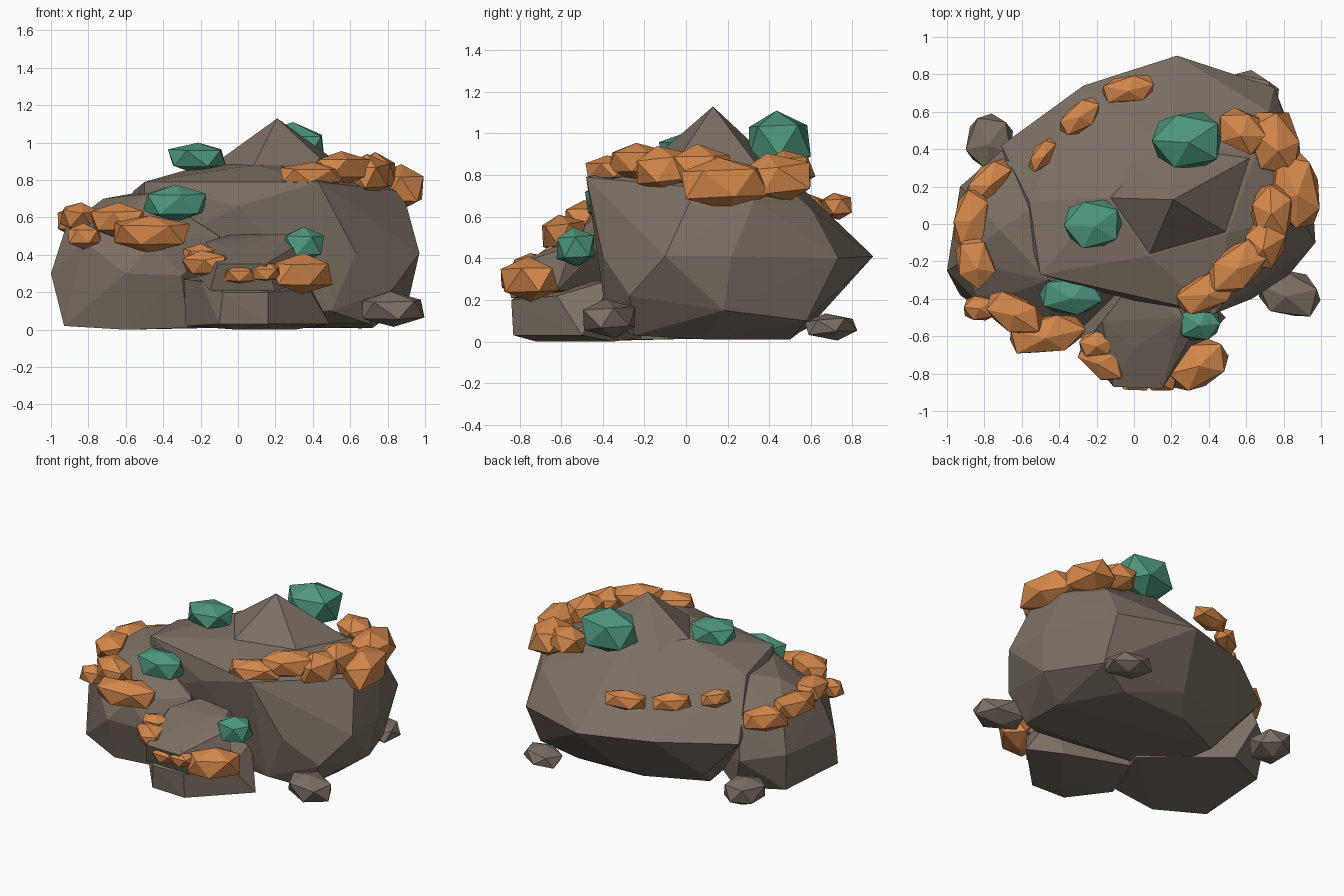
import bpy, bmesh, math, random
from mathutils import Matrix

random.seed(11)


def material(name, rgb):
    m = bpy.data.materials.new(name)
    m.diffuse_color = (*rgb, 1)
    return m


STONE = material("grey_brown_stone", (0.20, 0.16, 0.125))
ORANGE = material("orange_growth", (0.66, 0.245, 0.07))
TEAL = material("teal_crystal", (0.075, 0.31, 0.21))


def finish(bm, name, mat):
    bmesh.ops.recalc_face_normals(bm, faces=bm.faces)
    me = bpy.data.meshes.new(name)
    bm.to_mesh(me)
    bm.free()
    me.materials.append(mat)
    ob = bpy.data.objects.new(name, me)
    bpy.context.collection.objects.link(ob)
    return ob


def boulder(name, points):
    """Faceted rock: convex hull of a few corner points."""
    bm = bmesh.new()
    for p in points:
        bm.verts.new(p)
    bmesh.ops.convex_hull(bm, input=bm.verts)
    bmesh.ops.delete(bm, geom=[v for v in bm.verts if not v.link_faces], context='VERTS')
    finish(bm, name, STONE)


def nugget(name, mat, x, y, z, hx, hy, hz, turn=0, tilt=0.3):
    """Irregular 20-sided lump, fitted to the half sizes hx, hy, hz."""
    bm = bmesh.new()
    bmesh.ops.create_icosphere(bm, subdivisions=1, radius=1)
    bmesh.ops.rotate(bm, verts=bm.verts,
                     matrix=Matrix.Rotation(random.uniform(0, tilt), 3, 'X')
                     @ Matrix.Rotation(random.uniform(0, 1.2), 3, 'Z'))
    for v in bm.verts:
        v.co *= random.uniform(0.93, 1.07)
    for i, h in enumerate((hx, hy, hz)):
        lo = min(v.co[i] for v in bm.verts)
        hi = max(v.co[i] for v in bm.verts)
        for v in bm.verts:
            c = (v.co[i] - lo) / (hi - lo) * 2 - 1
            v.co[i] = math.copysign(abs(c) ** 0.85, c) * h
    bmesh.ops.transform(bm, verts=bm.verts,
                        matrix=Matrix.Translation((x, y, z))
                        @ Matrix.Rotation(math.radians(turn), 4, 'Z'))
    finish(bm, name, mat)


# Main boulder: shoulders, widest ring, undercut ring, base
boulder("main_boulder", [
    (-0.50, -0.27, 0.79), (-0.56, 0.12, 0.74), (0.08, -0.17, 0.88), (0.43, -0.48, 0.79),
    (-0.15, 0.14, 0.89), (0.50, -0.05, 0.87), (0.65, 0.37, 0.83), (0.20, 0.42, 0.87),
    (0.88, 0.05, 0.74), (0.88, 0.33, 0.68), (0.72, 0.60, 0.64), (0.00, -0.41, 0.66),
    (0.97, -0.10, 0.41), (0.63, -0.40, 0.41), (0.95, 0.22, 0.41), (0.75, 0.73, 0.40),
    (0.23, 0.90, 0.41), (-0.27, 0.74, 0.42), (-0.71, 0.42, 0.40), (-0.50, -0.25, 0.40),
    (0.83, -0.27, 0.22), (0.50, -0.38, 0.10), (0.91, 0.18, 0.15), (0.74, 0.58, 0.10),
    (0.10, 0.62, 0.10), (-0.45, 0.45, 0.12), (0.70, -0.25, 0.03), (0.72, 0.10, 0.01),
    (0.50, 0.50, 0.01), (0.00, 0.48, 0.01), (-0.40, 0.30, 0.01), (-0.35, -0.15, 0.03)])

# Pointed summit rising from the main boulder
boulder("summit", [
    (0.21, 0.13, 1.13), (-0.15, 0.14, 0.87), (0.08, -0.17, 0.87), (0.50, -0.05, 0.86),
    (0.65, 0.37, 0.81), (0.21, 0.60, 0.69), (-0.15, 0.45, 0.66), (0.2, 0.13, 0.6)])

# Left boulder
boulder("left_boulder", [
    (-1.00, -0.25, 0.30), (-0.93, 0.20, 0.30), (-0.93, -0.38, 0.02), (-0.60, -0.61, 0.30),
    (-0.30, -0.58, 0.29), (-0.27, -0.50, 0.01), (-0.60, -0.53, 0.00), (-0.90, 0.16, 0.03),
    (-0.70, 0.40, 0.27), (-0.60, 0.30, 0.02), (-0.92, -0.20, 0.55), (-0.87, 0.15, 0.52),
    (-0.72, -0.03, 0.70), (-0.50, 0.12, 0.74), (-0.46, -0.30, 0.73), (-0.10, -0.38, 0.50),
    (-0.82, -0.43, 0.47), (-0.45, -0.58, 0.47), (-0.66, 0.34, 0.50), (-0.10, -0.10, 0.01)])

# Low front boulder with an overhanging ledge on top
boulder("front_boulder", [
    (-0.28, -0.55, 0.02), (-0.10, -0.82, 0.03), (0.16, -0.83, 0.03), (0.49, -0.50, 0.03),
    (0.0, -0.72, 0.0), (0.3, -0.35, 0.0), (-0.29, -0.60, 0.27), (-0.20, -0.74, 0.26),
    (-0.08, -0.84, 0.20), (0.16, -0.84, 0.20), (0.38, -0.62, 0.22), (-0.2, -0.2, 0.02),
    (-0.2, -0.3, 0.3), (0.35, -0.35, 0.3)])
boulder("front_ledge", [
    (-0.15, -0.82, 0.21), (0.20, -0.84, 0.21), (-0.11, -0.87, 0.35), (0.15, -0.88, 0.35),
    (0.37, -0.62, 0.25), (0.33, -0.55, 0.46), (0.26, -0.50, 0.51), (0.00, -0.66, 0.44),
    (-0.17, -0.52, 0.47), (-0.25, -0.62, 0.32), (-0.03, -0.34, 0.51), (0.20, -0.36, 0.51),
    (0.0, -0.3, 0.2)])

# Loose pebbles round the base
for i, a in enumerate([
        (0.83, -0.37, 0.11, 0.17, 0.125, 0.095, -20),
        (0.63, 0.70, 0.07, 0.15, 0.11, 0.065, -25),
        (-0.77, 0.44, 0.10, 0.12, 0.15, 0.09, -10)]):
    nugget(f"pebble_{i + 1}", STONE, *a)

# Orange growth: right rim, back row, left rim, front ledge
for i, a in enumerate([
        (0.40, -0.36, 0.825, 0.18, 0.095, 0.07, 25), (0.55, -0.23, 0.86, 0.17, 0.11, 0.095, 38),
        (0.70, -0.10, 0.83, 0.11, 0.15, 0.11, -20), (0.74, 0.07, 0.83, 0.11, 0.14, 0.12, -5),
        (0.86, 0.19, 0.76, 0.13, 0.21, 0.125, 10), (0.75, 0.43, 0.79, 0.13, 0.19, 0.115, 20),
        (0.58, 0.50, 0.83, 0.14, 0.10, 0.09, -25),
        (-0.03, 0.72, 0.65, 0.14, 0.07, 0.065, 10), (-0.29, 0.57, 0.65, 0.125, 0.07, 0.065, 40),
        (-0.49, 0.37, 0.65, 0.10, 0.055, 0.06, 55),
        (-0.78, 0.22, 0.53, 0.15, 0.085, 0.085, 50), (-0.87, 0.03, 0.58, 0.09, 0.16, 0.085, -10),
        (-0.85, -0.20, 0.60, 0.10, 0.15, 0.08, 15), (-0.82, -0.45, 0.50, 0.09, 0.065, 0.07, 0),
        (-0.64, -0.48, 0.58, 0.16, 0.10, 0.10, -25), (-0.46, -0.59, 0.51, 0.205, 0.10, 0.10, 10),
        (-0.20, -0.64, 0.40, 0.09, 0.065, 0.06, 10), (-0.17, -0.73, 0.35, 0.14, 0.085, 0.075, -40),
        (0.01, -0.83, 0.295, 0.09, 0.06, 0.055, 0), (0.14, -0.83, 0.31, 0.09, 0.06, 0.055, 0),
        (0.34, -0.76, 0.30, 0.17, 0.11, 0.11, 35)]):
    nugget(f"orange_growth_{i + 1}", ORANGE, *a)

# Teal crystals
for i, a in enumerate([
        (-0.22, 0.00, 0.915, 0.155, 0.13, 0.085, 0), (0.28, 0.45, 0.96, 0.185, 0.15, 0.15, 0),
        (-0.34, -0.38, 0.675, 0.17, 0.105, 0.10, 0), (0.35, -0.53, 0.455, 0.11, 0.09, 0.095, 0)]):
    nugget(f"teal_crystal_{i + 1}", TEAL, *a, tilt=0.1)
